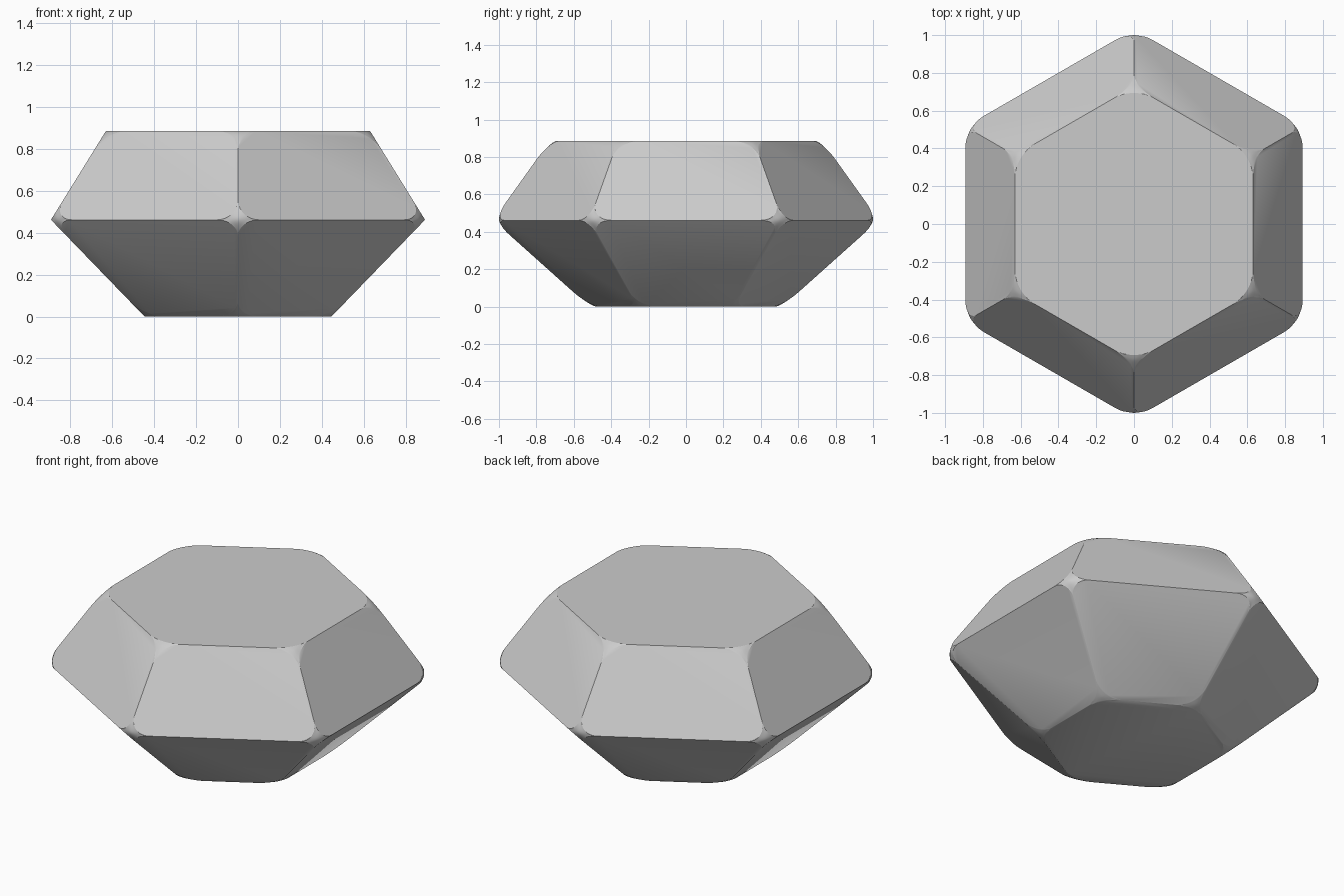
import bpy, bmesh
from math import cos, sin, pi, radians

if "Cube" in bpy.data.objects:
    bpy.data.objects.remove(bpy.data.objects["Cube"])

# (height, distance from axis to flat side) of the base, girdle and table
LEVELS = [(0.0, 0.446), (0.462, 0.893), (0.887, 0.63)]
SIDES = 6

# Faceted hexagonal gem
bm = bmesh.new()
rings = []
for z, apothem in LEVELS:
    r = apothem / cos(pi / SIDES)
    rings.append([bm.verts.new((r * sin(2 * pi * i / SIDES), r * cos(2 * pi * i / SIDES), z))
                  for i in range(SIDES)])
for low, high in zip(rings, rings[1:]):
    for i in range(SIDES):
        j = (i + 1) % SIDES
        bm.faces.new((low[i], low[j], high[j], high[i]))
bm.faces.new(rings[0])
bm.faces.new(rings[-1])
bmesh.ops.recalc_face_normals(bm, faces=bm.faces)

mesh = bpy.data.meshes.new("gem")
bm.to_mesh(mesh)
bm.free()
gem = bpy.data.objects.new("gem", mesh)
bpy.context.collection.objects.link(gem)

# Rounded corners, with the edges between them left sharp
bevel = gem.modifiers.new("rounded_corners", 'BEVEL')
bevel.affect = 'VERTICES'
bevel.width = 0.116
bevel.segments = 10
bevel.profile = 0.5
bevel.limit_method = 'NONE'

bpy.context.view_layer.objects.active = gem
gem.select_set(True)
bpy.ops.object.modifier_apply(modifier=bevel.name)
bpy.ops.object.shade_smooth_by_angle(angle=radians(25))
